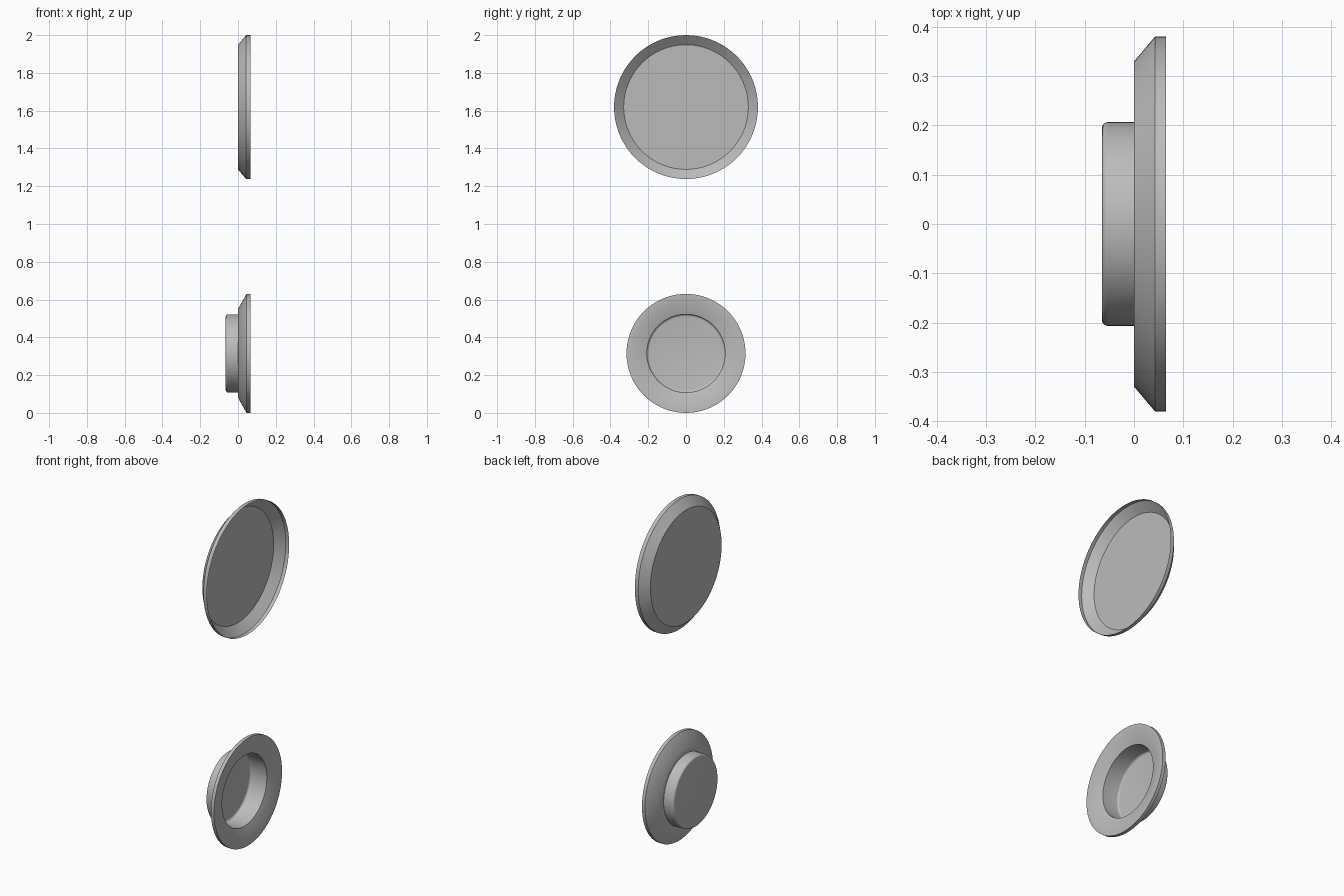
import bpy, bmesh
from math import radians, sin, cos, tau

cube = bpy.data.objects.get("Cube")
if cube:
    bpy.data.objects.remove(cube, do_unlink=True)

SEGMENTS = 72

grey = bpy.data.materials.new("plain grey")
grey.use_nodes = True
colour = (0.5, 0.5, 0.5, 1)
grey.diffuse_color = colour
grey.node_tree.nodes["Principled BSDF"].inputs["Base Color"].default_value = colour


def lathe(name, profile, height):
    """Turn a profile of (x, radius) points about the x axis."""
    bm = bmesh.new()
    rings = []
    for x, r in profile:
        count = SEGMENTS if r else 1
        rings.append([bm.verts.new((x, r * cos(tau * i / SEGMENTS), r * sin(tau * i / SEGMENTS)))
                      for i in range(count)])
    for a, b in zip(rings, rings[1:]):
        for i in range(SEGMENTS):
            j = (i + 1) % SEGMENTS
            if len(a) == 1:
                bm.faces.new((a[0], b[j], b[i]))
            else:
                bm.faces.new((a[i], a[j], b[j], b[i]))
    bmesh.ops.recalc_face_normals(bm, faces=bm.faces)
    mesh = bpy.data.meshes.new(name)
    bm.to_mesh(mesh)
    bm.free()
    mesh.materials.append(grey)
    obj = bpy.data.objects.new(name, mesh)
    obj.location.z = height
    bpy.context.collection.objects.link(obj)
    bpy.ops.object.select_all(action="DESELECT")
    obj.select_set(True)
    bpy.context.view_layer.objects.active = obj
    bpy.ops.object.shade_smooth_by_angle(angle=radians(30))
    return obj


# Upper dish: thin flat disc, sloping wall, short straight rim
lathe("upper_dish", [(0, 0), (0, 0.33), (0.043, 0.381), (0.065, 0.381)], 1.619)

# Lower cup: thin open cup with a rounded bottom corner
BEVEL = 0.012
corner = [(-0.065 + BEVEL * (1 - sin(a)), 0.207 - BEVEL * (1 - cos(a)))
          for a in (radians(90 - 22.5 * i) for i in range(5))]
corner = sorted(corner, key=lambda p: p[1])
lathe("lower_cup", [(-0.065, 0)] + corner + [(0.042, 0.207)], 0.315)

# Lower flange: sloping back, straight rim, flat front ring, shallow inner slope
lathe("lower_flange", [(0, 0.207), (0, 0.235), (0.045, 0.315), (0.065, 0.315),
                       (0.065, 0.28), (0.042, 0.207)], 0.315)
